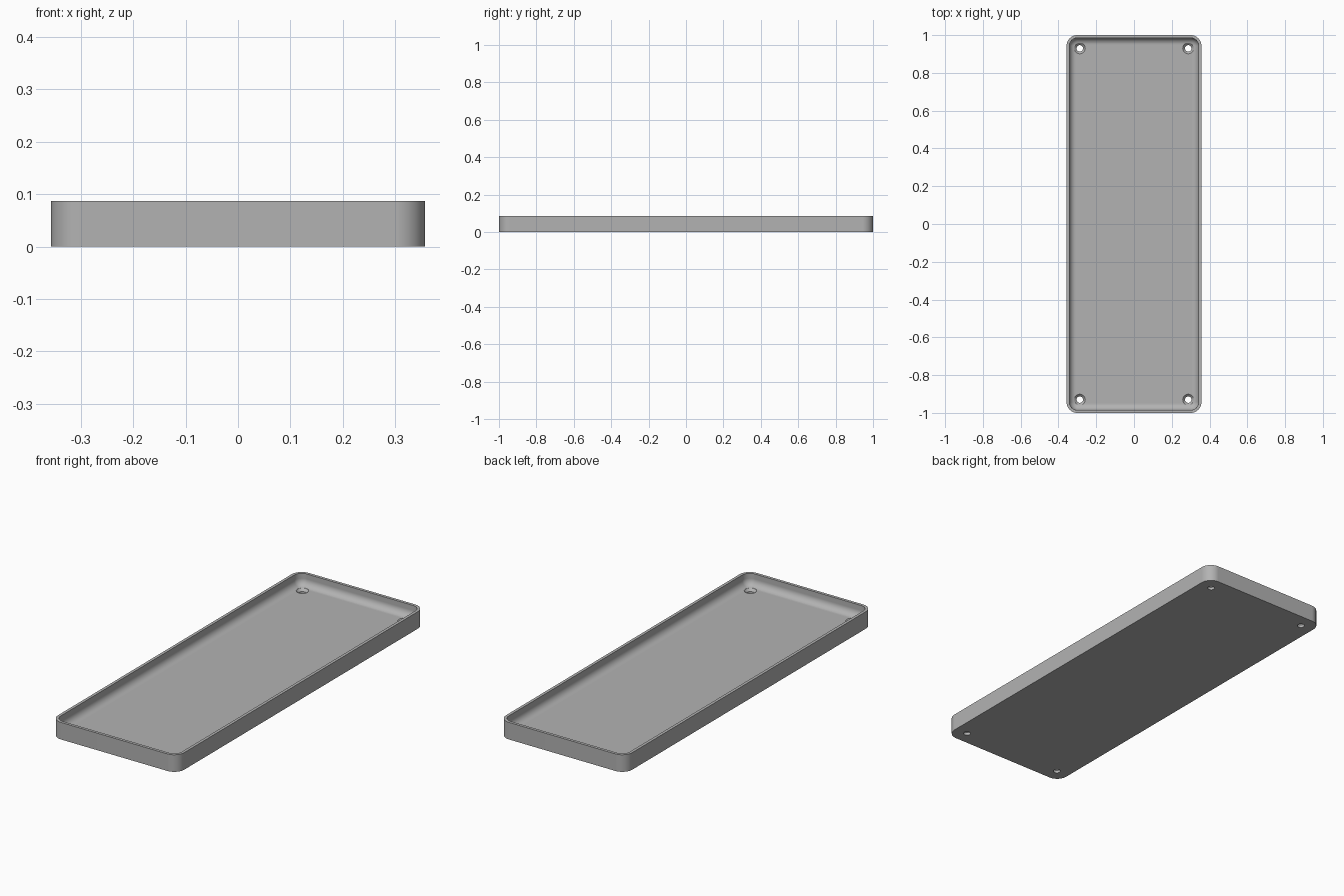
import bpy, bmesh
from math import sin, cos, pi, radians

cube = bpy.data.objects.get("Cube")
if cube:
    bpy.data.objects.remove(cube, do_unlink=True)

HALF_X, HALF_Y, HEIGHT = 0.357, 1.0, 0.087
CORNER, WALL, FLOOR, FILLET = 0.057, 0.015, 0.026, 0.035
HOLE_X, HOLE_Y, HOLE_R, SINK_R = 0.287, 0.93, 0.017, 0.029
STEPS = 10

grey = bpy.data.materials.new("plain grey")
grey.use_nodes = True
colour = (0.45, 0.45, 0.45, 1)
grey.diffuse_color = colour
grey.node_tree.nodes["Principled BSDF"].inputs["Base Color"].default_value = colour


def rounded_ring(bm, inset, z):
    """Rounded rectangle of vertices, moved inward by inset."""
    r = CORNER - inset
    cx, cy = HALF_X - CORNER, HALF_Y - CORNER
    ring = []
    for quarter, (sx, sy) in enumerate([(1, 1), (-1, 1), (-1, -1), (1, -1)]):
        for i in range(STEPS + 1):
            a = (quarter + i / STEPS) * pi / 2
            ring.append(bm.verts.new((sx * cx + r * cos(a), sy * cy + r * sin(a), z)))
    return ring


def loft(name, profile, ring_maker):
    """Join rings along a profile and cap both ends."""
    bm = bmesh.new()
    rings = [ring_maker(bm, a, z) for a, z in profile]
    n = len(rings[0])
    for low, high in zip(rings, rings[1:]):
        for i in range(n):
            j = (i + 1) % n
            bm.faces.new((low[i], low[j], high[j], high[i]))
    bm.faces.new(rings[0][::-1])
    bm.faces.new(rings[-1])
    bmesh.ops.recalc_face_normals(bm, faces=bm.faces)
    mesh = bpy.data.meshes.new(name)
    bm.to_mesh(mesh)
    bm.free()
    mesh.materials.append(grey)
    obj = bpy.data.objects.new(name, mesh)
    bpy.context.collection.objects.link(obj)
    return obj


# Tray: outer wall, rim, inner wall, then a fillet down to the floor
profile = [(0, 0), (0, HEIGHT), (WALL, HEIGHT)]
for i in range(9):
    a = i / 8 * pi / 2
    profile.append((WALL + FILLET * (1 - cos(a)), FLOOR + FILLET * (1 - sin(a))))
tray = loft("tray", profile, rounded_ring)


# Countersunk screw holes, one in each corner
def circle_at(x, y):
    def ring(bm, r, z):
        return [bm.verts.new((x + r * cos(2 * pi * i / 32), y + r * sin(2 * pi * i / 32), z))
                for i in range(32)]
    return ring


sink_z = FLOOR - (SINK_R - HOLE_R)
hole_profile = [(HOLE_R, -0.02), (HOLE_R, sink_z), (SINK_R, FLOOR), (SINK_R, HEIGHT)]
bpy.context.view_layer.objects.active = tray
for sx in (-1, 1):
    for sy in (-1, 1):
        cutter = loft("hole_cutter", hole_profile, circle_at(sx * HOLE_X, sy * HOLE_Y))
        cutter.hide_render = True
        cut = tray.modifiers.new("screw hole", "BOOLEAN")
        cut.object, cut.operation, cut.solver = cutter, "DIFFERENCE", "EXACT"
        bpy.ops.object.modifier_apply(modifier=cut.name)
        bpy.data.objects.remove(cutter, do_unlink=True)

# Smooth curves, crisp rims, and flat faces that stay flat
bpy.ops.object.select_all(action="DESELECT")
tray.select_set(True)
bpy.ops.object.shade_smooth_by_angle(angle=radians(30))
weighted = tray.modifiers.new("even shading", "WEIGHTED_NORMAL")
weighted.keep_sharp = True
